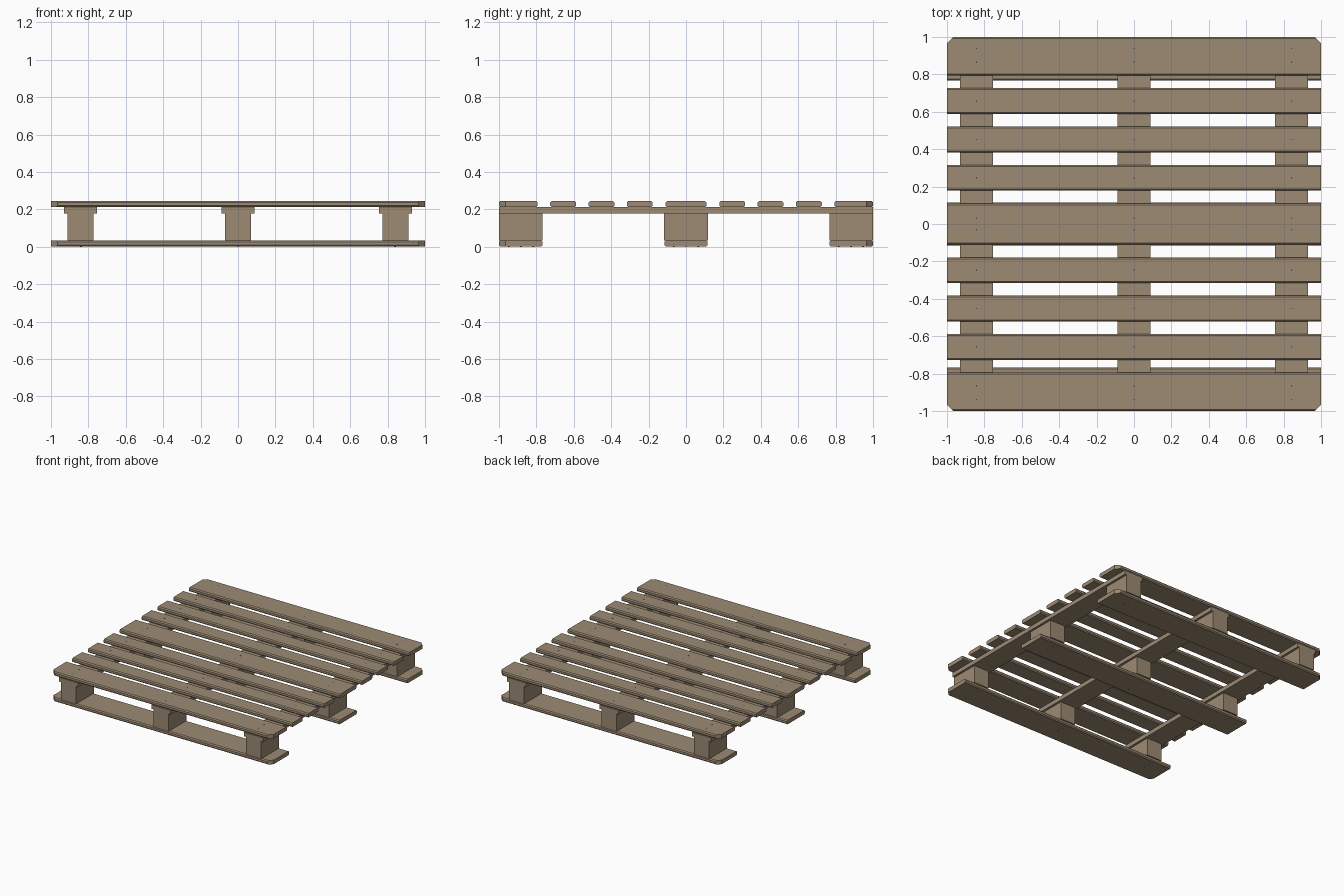
import bpy, bmesh, math
from mathutils import Matrix

if "Cube" in bpy.data.objects:
    bpy.data.objects.remove(bpy.data.objects["Cube"])


def material(name, rgb):
    m = bpy.data.materials.new(name)
    m.diffuse_color = (*rgb, 1)
    m.use_nodes = True
    m.node_tree.nodes["Principled BSDF"].inputs["Base Color"].default_value = m.diffuse_color
    return m


WOOD = material("pallet wood", (0.333, 0.257, 0.174))
STEEL = material("dark nail steel", (0.06, 0.06, 0.065))


def finish(bm, name, mat):
    bmesh.ops.recalc_face_normals(bm, faces=bm.faces[:])
    me = bpy.data.meshes.new(name)
    bm.to_mesh(me)
    bm.free()
    me.materials.append(mat)
    ob = bpy.data.objects.new(name, me)
    bpy.context.collection.objects.link(ob)
    return ob


def slab(name, outline, z0, z1, ease=0.0):
    """Extrude an outline upward; ease trims the edges running along x."""
    bm = bmesh.new()
    face = bm.faces.new([bm.verts.new((x, y, z0)) for x, y in outline])
    ext = bmesh.ops.extrude_face_region(bm, geom=[face])
    for v in ext["geom"]:
        if isinstance(v, bmesh.types.BMVert):
            v.co.z = z1
    if ease:
        edges = [e for e in bm.edges
                 if abs(e.verts[0].co.x - e.verts[1].co.x) > 1]
        bmesh.ops.bevel(bm, geom=edges, offset=ease, segments=1, affect='EDGES')
    return finish(bm, name, WOOD)


def rect(x0, x1, y0, y1):
    return [(x0, y0), (x1, y0), (x1, y1), (x0, y1)]


def outer_rect(inner, side, cut=0.035):
    """Full-length board outline with its two outside corners cut off."""
    pts = [(-1, inner), (-1, 1 - cut), (-1 + cut, 1),
           (1 - cut, 1), (1, 1 - cut), (1, inner)]
    return [(x, y * side) for x, y in pts]


Z_BASE, Z_BLOCK, Z_STRINGER, Z_TOP = 0.034, 0.178, 0.212, 0.245
COLUMNS = {"left": -0.842, "middle": 0.0, "right": 0.842}
ROWS = {"front": -0.883, "centre": 0.0, "back": 0.883}
EASE = 0.008

# Bottom runners
for side, label in ((-1, "front"), (1, "back")):
    slab(f"bottom_board_{label}", outer_rect(0.766, side), 0.001, Z_BASE, EASE)
slab("bottom_board_centre", rect(-1, 1, -0.115, 0.115), 0.001, Z_BASE, EASE)

# Blocks and stringers
for col, x in COLUMNS.items():
    for row, y in ROWS.items():
        slab(f"block_{row}_{col}", rect(x - 0.069, x + 0.069, y - 0.117, y + 0.117),
             Z_BASE, Z_BLOCK)
    slab(f"stringer_{col}", rect(x - 0.087, x + 0.087, -1, 1), Z_BLOCK, Z_STRINGER)

# Deck boards
nail_rows = [-0.03, 0.03]
slab("deck_board_centre", rect(-1, 1, -0.109, 0.109), Z_STRINGER, Z_TOP, EASE)
for side, label in ((-1, "front"), (1, "back")):
    slab(f"deck_board_outer_{label}", outer_rect(0.793, side), Z_STRINGER, Z_TOP, EASE)
    for i, y in enumerate((0.247, 0.452, 0.657)):
        y *= side
        slab(f"deck_board_{label}_{i + 1}", rect(-1, 1, y - 0.069, y + 0.069),
             Z_STRINGER, Z_TOP, EASE)
        nail_rows.append(y)
    nail_rows += [side * 0.865, side * 0.938]


# Nail heads, standing barely proud of the wood
def nails(name, ys, z):
    bm = bmesh.new()
    for x in COLUMNS.values():
        for y in ys:
            bmesh.ops.create_cone(bm, cap_ends=True, segments=8, radius1=0.004,
                                  radius2=0.004, depth=0.004,
                                  matrix=Matrix.Translation((x, y, z)))
    finish(bm, name, STEEL)


nails("deck_nails", nail_rows, Z_TOP - 0.001)
nails("bottom_nails", [r + d for r in ROWS.values() for d in (-0.065, 0, 0.065)], 0.002)
